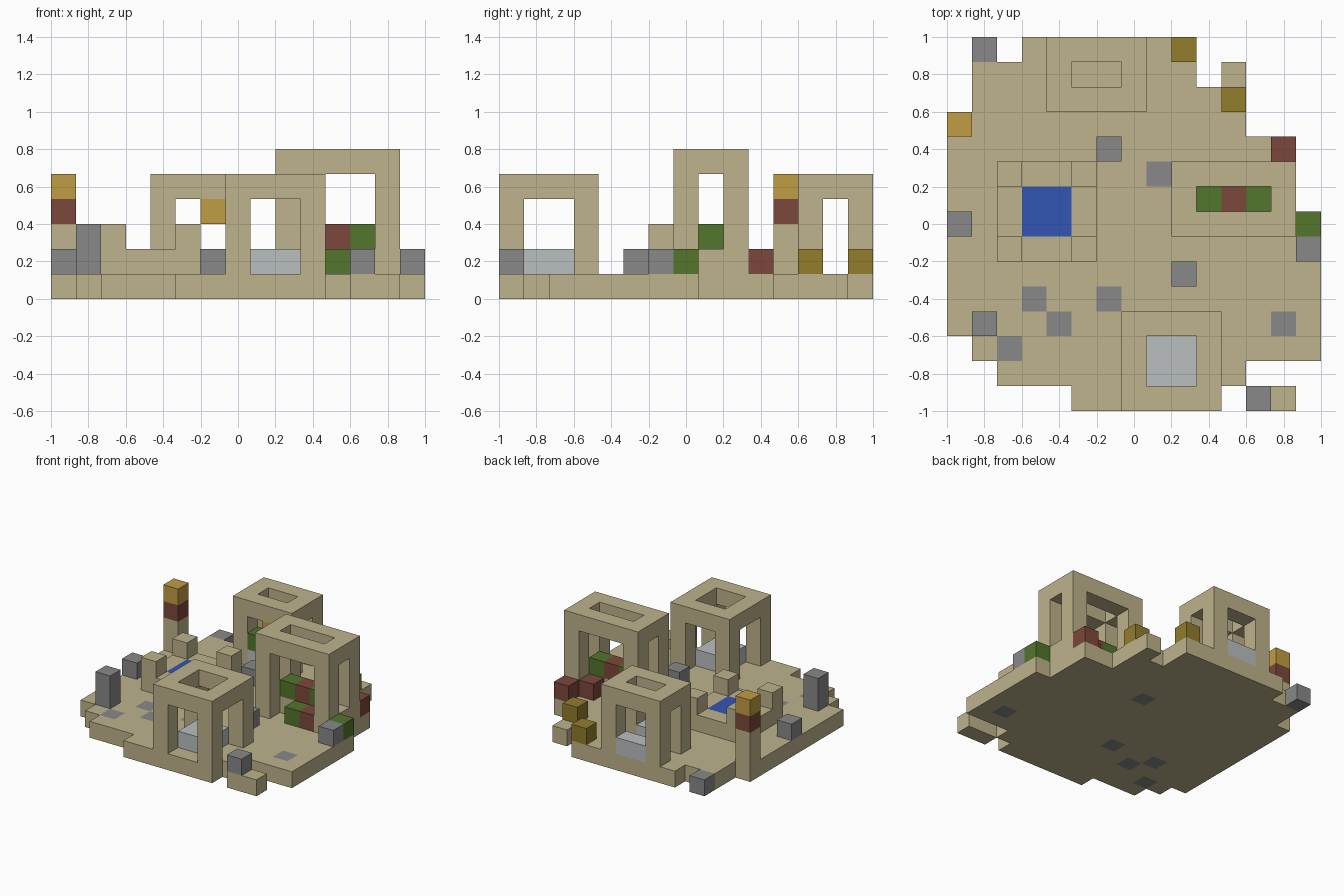
import bpy
import bmesh
from mathutils import Vector

cube = bpy.data.objects.get("Cube")
if cube:
    bpy.data.objects.remove(cube, do_unlink=True)

N = 15                # cells along each side of the plot
U = 2 / N             # size of one block


def linear(c):
    c /= 255
    return c / 12.92 if c <= 0.04045 else ((c + 0.055) / 1.055) ** 2.4


def material(name, rgb):
    m = bpy.data.materials.new(name)
    m.use_nodes = True
    col = [linear(c) for c in rgb] + [1.0]
    m.diffuse_color = col
    bsdf = next(n for n in m.node_tree.nodes if n.type == 'BSDF_PRINCIPLED')
    bsdf.inputs["Base Color"].default_value = col
    return m


MATS = {
    "sand": material("sandstone", (190, 179, 140)),
    "stone": material("grey stone", (137, 137, 138)),
    "glass": material("pale glass", (187, 191, 192)),
    "water": material("blue water", (51, 86, 181)),
    "leaf": material("leaf green", (83, 118, 44)),
    "brick": material("brick red", (124, 72, 60)),
    "gold": material("dark gold", (147, 125, 44)),
    "lamp": material("lamp orange", (192, 157, 68)),
}

grid = {}             # cell -> (part, colour); later blocks replace earlier ones


def block(part, colour, x, y, z):
    """Fill a box of cells; each range is a number or (first, last)."""
    spans = [r if isinstance(r, tuple) else (r, r) for r in (x, y, z)]
    for i in range(spans[0][0], spans[0][1] + 1):
        for j in range(spans[1][0], spans[1][1] + 1):
            for k in range(spans[2][0], spans[2][1] + 1):
                grid[i, j, k] = (part, colour)


def pavilion(part, x, y, top):
    """Four corner posts carrying an open roof ring."""
    for i in x:
        for j in y:
            block(part, "sand", i, j, (1, top))
        block(part, "sand", i, y, top)
    for j in y:
        block(part, "sand", x, j, top)


# Stepped ground slab, one strip per run of equal rows
for x, y in [((5, 10), 0), ((12, 13), 0), ((2, 11), 1), ((1, 14), 2),
             ((0, 14), (3, 7)), ((0, 13), (8, 10)), ((0, 11), 11),
             ((1, 11), 12), ((1, 9), 13), (11, 13), ((3, 9), 14)]:
    block("ground", "sand", x, y, 0)

# Paving stones set flush in the ground, and one loose beside it
for x, y in [(3, 4), (6, 4), (4, 3), (2, 2), (13, 3), (8, 9)]:
    block("paving", "stone", x, y, 0)
block("corner_stone", "stone", 1, 14, 0)

# Boulders and the standing stone
for x, y in [(6, 10), (9, 5), (0, 7), (14, 6), (12, 0)]:
    block("boulders", "stone", x, y, 1)
block("standing_stone", "stone", 1, 3, (1, 2))

# Pool with corner blocks
block("pool_rim", "sand", (2, 5), (6, 9), 1)
for x in (2, 5):
    for y in (6, 9):
        block("pool_rim", "sand", x, y, 2)
block("pool_water", "water", (3, 4), (7, 8), 1)

# Front pavilion with its display case
pavilion("front_pavilion", (7, 10), (0, 3), 4)
block("display_case", "glass", (8, 9), (1, 2), 1)

# Back pavilion with glass rails, plant and lamp
pavilion("back_pavilion", (4, 7), (12, 14), 4)
for y in (12, 14):
    block("glass_rails", "glass", (5, 6), y, 1)
block("hanging_plant", "leaf", 5, 12, 2)
block("hanging_lamp", "lamp", 6, 12, 3)

# Tall side pavilion with a planted bed
pavilion("side_pavilion", (9, 13), (7, 9), 5)
block("planter_bed", "sand", (9, 13), 8, 1)
for x, colour in [(10, "leaf"), (11, "brick"), (12, "leaf")]:
    block("planter_" + colour, colour, x, 8, 2)
block("planter_leaf", "leaf", 11, 7, 1)
for y in (7, 9):
    block("planter_brick", "brick", 12, y, 1)

# Lamp pillar
block("pillar", "sand", 0, 11, (1, 2))
block("pillar_brick", "brick", 0, 11, 3)
block("pillar_lamp", "lamp", 0, 11, 4)

# Loose blocks along the edge
block("edge_bush", "leaf", 14, 7, 1)
block("edge_brick", "brick", 13, 10, 1)
for x, y in [(9, 14), (11, 12)]:
    block("gold_blocks", "gold", x, y, 1)


def build(part, colour):
    """Make one object from the exposed sides of a part's cells."""
    bm = bmesh.new()
    for cell, (owner, _) in grid.items():
        if owner != part:
            continue
        centre = Vector(cell) + Vector((0.5, 0.5, 0.5))
        for axis in range(3):
            for sign in (-1, 1):
                n = Vector((0, 0, 0))
                n[axis] = sign
                if tuple(int(c) for c in Vector(cell) + n) in grid:
                    continue
                a = Vector((0, 0, 0))
                a[(axis + 1) % 3] = 1
                b = n.cross(a)
                corners = [a + b, b - a, -a - b, a - b]
                bm.faces.new([bm.verts.new((centre + (n + c) / 2) * U
                                           - Vector((1, 1, 0))) for c in corners])
    bmesh.ops.remove_doubles(bm, verts=bm.verts[:], dist=U / 100)
    mesh = bpy.data.meshes.new(part)
    bm.to_mesh(mesh)
    bm.free()
    mesh.materials.append(MATS[colour])
    bpy.context.scene.collection.objects.link(bpy.data.objects.new(part, mesh))


for part, colour in dict(grid.values()).items():
    build(part, colour)
